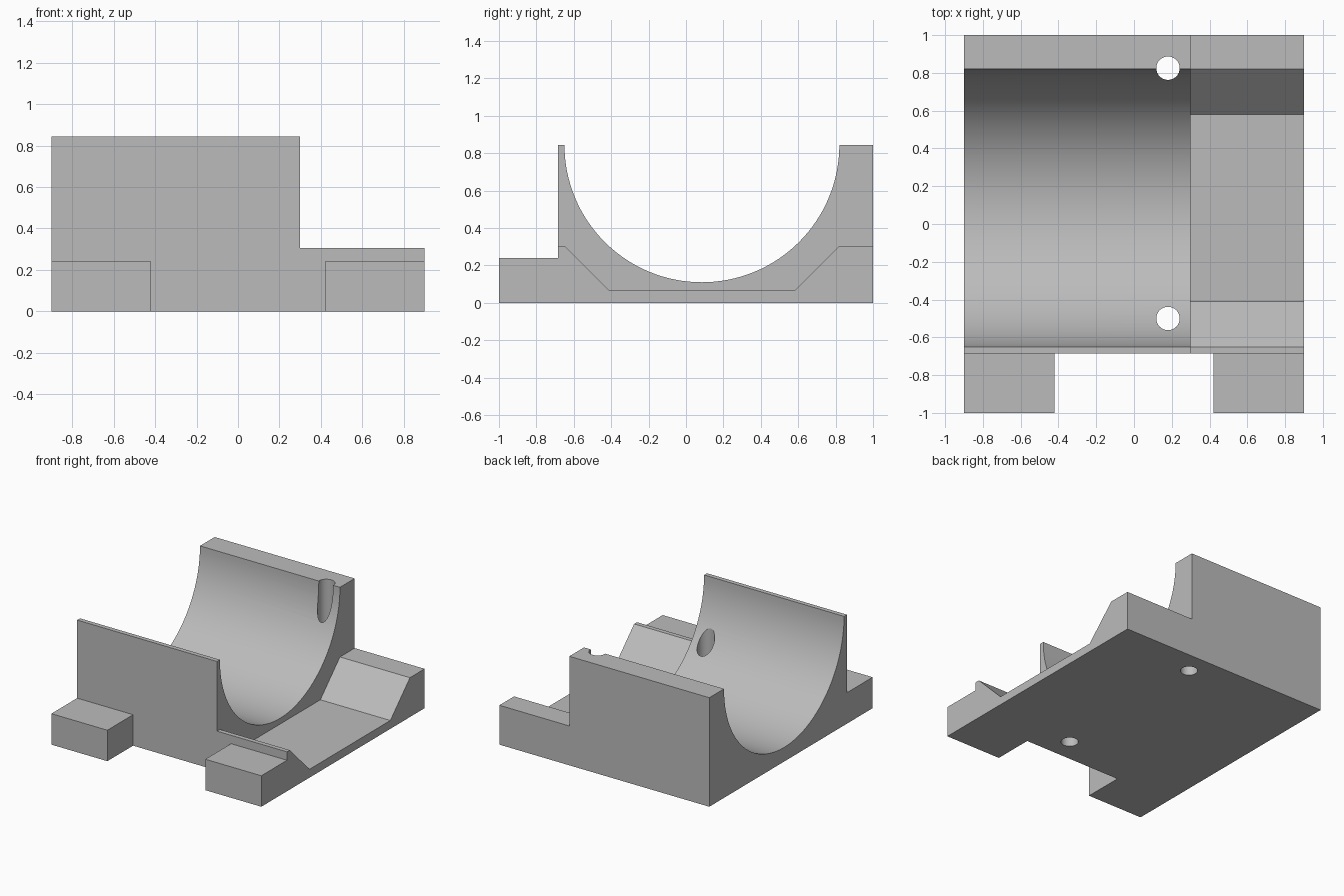
import bpy, bmesh, math
from mathutils import Matrix

cube = bpy.data.objects.get("Cube")
if cube:
    bpy.data.objects.remove(cube, do_unlink=True)

# One plain grey for the whole part
grey = bpy.data.materials.new("plain_grey")
grey.use_nodes = True
COLOUR = (0.5, 0.5, 0.5, 1)
grey.diffuse_color = COLOUR
grey.node_tree.nodes["Principled BSDF"].inputs["Base Color"].default_value = COLOUR


def finish(name, bm):
    bmesh.ops.recalc_face_normals(bm, faces=bm.faces)
    mesh = bpy.data.meshes.new(name)
    bm.to_mesh(mesh)
    bm.free()
    mesh.materials.append(grey)
    obj = bpy.data.objects.new(name, mesh)
    bpy.context.collection.objects.link(obj)
    return obj


def extrude_x(name, profile, x0, x1):
    """Extrude a (y, z) outline from x0 to x1."""
    bm = bmesh.new()
    face = bm.faces.new([bm.verts.new((x0, y, z)) for y, z in profile])
    ext = bmesh.ops.extrude_face_region(bm, geom=[face], use_keep_orig=True)
    verts = [g for g in ext["geom"] if isinstance(g, bmesh.types.BMVert)]
    bmesh.ops.translate(bm, verts=verts, vec=(x1 - x0, 0, 0))
    return finish(name, bm)


FRONT, BACK, TOP = -0.685, 1.0, 0.845
STEP, LEFT, RIGHT = 0.3, 0.9, -0.9
MID, RADIUS = 0.085, 0.735

# Cradle block with a half-round trough
SEG = 64
arc = [(MID + RADIUS * math.cos(math.pi * i / SEG),
        TOP - RADIUS * math.sin(math.pi * i / SEG)) for i in range(SEG + 1)]
cradle = extrude_x("cradle", [(FRONT, 0), (BACK, 0), (BACK, TOP)] + arc + [(FRONT, TOP)],
                   RIGHT, STEP)

# Low shelf with a bevelled channel
extrude_x("low_shelf", [(FRONT, 0), (BACK, 0), (BACK, 0.305), (0.82, 0.305), (0.58, 0.065),
                        (-0.41, 0.065), (-0.65, 0.305), (FRONT, 0.305)], STEP, LEFT)

# Mounting feet along the front
for name, x0, x1 in (("right_foot", RIGHT, -0.42), ("left_foot", 0.42, LEFT)):
    extrude_x(name, [(-1, 0), (FRONT, 0), (FRONT, 0.24), (-1, 0.24)], x0, x1)

# Vertical screw holes through the cradle
for y in (0.825, -0.5):
    bm = bmesh.new()
    bmesh.ops.create_cone(bm, cap_ends=True, segments=32, radius1=0.062, radius2=0.062,
                          depth=3, matrix=Matrix.Translation((0.18, y, 0.5)))
    cutter = finish("hole_cutter", bm)
    cutter.hide_render = True
    mod = cradle.modifiers.new("hole", 'BOOLEAN')
    mod.operation = 'DIFFERENCE'
    mod.solver = 'EXACT'
    mod.object = cutter
    bpy.context.view_layer.objects.active = cradle
    bpy.ops.object.modifier_apply(modifier=mod.name)
    bpy.data.objects.remove(cutter, do_unlink=True)

# Smooth the trough and holes, keep the edges crisp
bpy.ops.object.select_all(action='DESELECT')
cradle.select_set(True)
bpy.context.view_layer.objects.active = cradle
bpy.ops.object.shade_smooth_by_angle(angle=math.radians(30))
